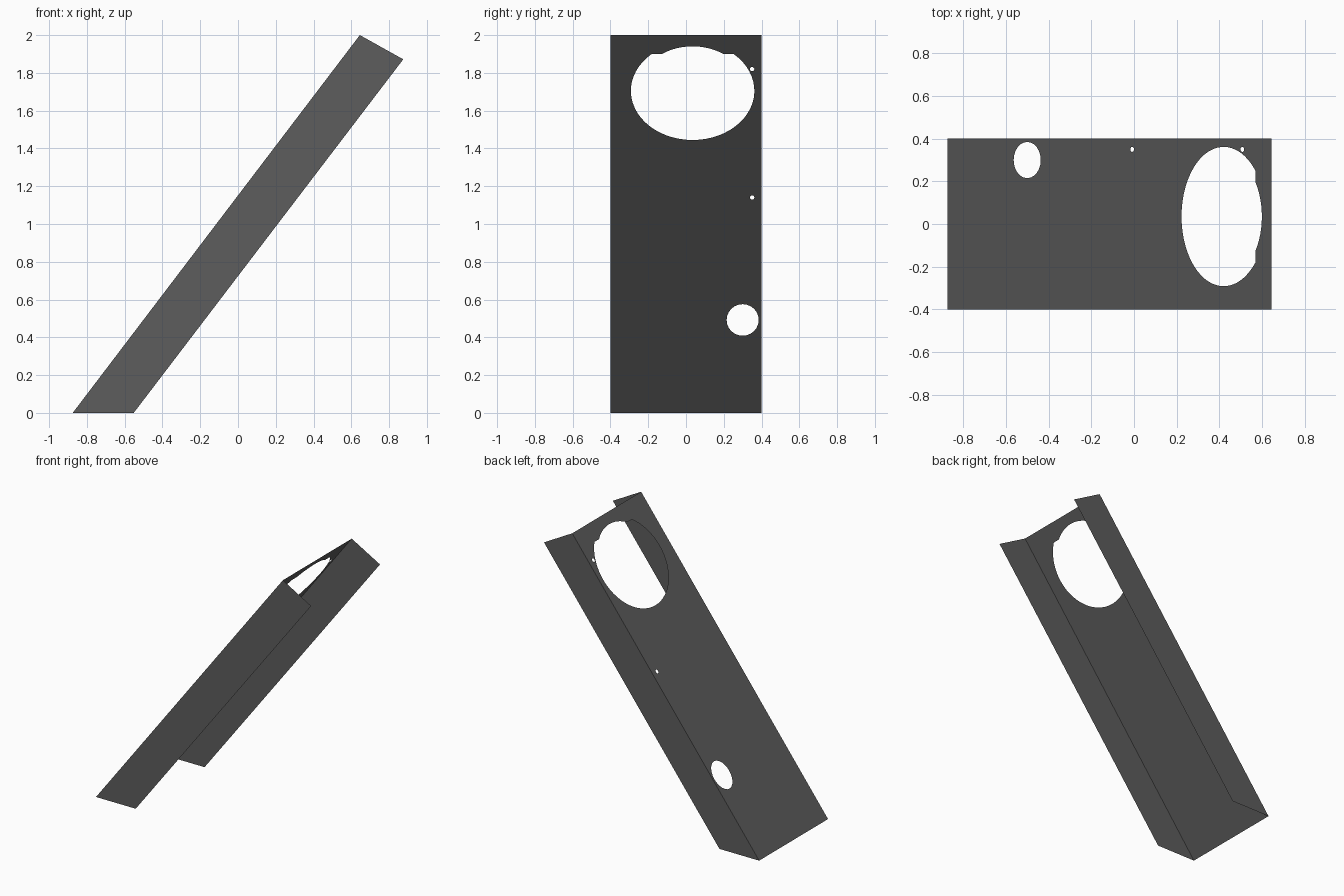
import bpy
import bmesh
from math import sin, cos, radians
from mathutils import Vector

cube = bpy.data.objects.get("Cube")
if cube:
    bpy.data.objects.remove(cube, do_unlink=True)

# Single dark grey sheet-metal colour
grey = bpy.data.materials.new("dark grey metal")
grey.use_nodes = True
colour = (0.11, 0.11, 0.11, 1)
grey.diffuse_color = colour
grey.node_tree.nodes["Principled BSDF"].inputs["Base Color"].default_value = colour

HALF_WIDTH = 0.4
FOOT = Vector((-0.875, 0, 0))
TOP = Vector((0.645, 0, 2))
LENGTH = (TOP - FOOT).length
SLOPE = (TOP - FOOT).normalized()
RISE = SLOPE.z


def on_plate(y, v):
    """Point on the leaning plate: y across, v along the slope."""
    return FOOT + SLOPE * v + Vector((0, y, 0))


def arc(y, v, ry, rv, start, end, steps):
    angles = [radians(start + (end - start) * i / steps) for i in range(steps + 1)]
    return [(y + ry * cos(a), v + rv * sin(a)) for a in angles]


def ellipse(y, z, ry, rv, steps):
    return arc(y, z / RISE, ry, rv, 0, 360, steps)[:-1]


def sheet(name, loops, facing):
    """Fill an outline, leaving its inner loops open as holes."""
    bm = bmesh.new()
    for loop in loops:
        verts = [bm.verts.new(p) for p in loop]
        for a, b in zip(verts, verts[1:] + verts[:1]):
            bm.edges.new((a, b))
    bmesh.ops.triangle_fill(bm, use_beauty=True, edges=bm.edges[:])
    for face in bm.faces:
        face.normal_update()
        if face.normal.dot(facing) < 0:
            face.normal_flip()
    mesh = bpy.data.meshes.new(name)
    bm.to_mesh(mesh)
    bm.free()
    mesh.materials.append(grey)
    obj = bpy.data.objects.new(name, mesh)
    bpy.context.collection.objects.link(obj)


# Leaning plate: large shouldered opening, two pin holes, oval lower hole
centre_y, centre_v = 0.035, 1.705 / RISE
opening = arc(centre_y, centre_v, 0.327, 0.327, 131.5, 408.5, 44)
opening += arc(centre_y, centre_v + 0.01, 0.286, 0.286, 55.2, 124.8, 12)
outline = [(-HALF_WIDTH, 0), (HALF_WIDTH, 0), (HALF_WIDTH, LENGTH), (-HALF_WIDTH, LENGTH)]
holes = [
    opening,
    ellipse(0.35, 1.82, 0.012, 0.014, 12),
    ellipse(0.35, 1.14, 0.012, 0.014, 12),
    ellipse(0.30, 0.492, 0.085, 0.105, 24),
]
loops = [[on_plate(y, v) for y, v in loop] for loop in [outline] + holes]
sheet("leaning_plate", loops, Vector((-RISE, 0, SLOPE.x)))

# Side flanges folded down from both long edges
for name, side in (("front_flange", -1), ("back_flange", 1)):
    shift = Vector((0, side * HALF_WIDTH, 0))
    corners = [FOOT, Vector((-0.552, 0, 0)), Vector((0.875, 0, 1.872)), TOP]
    sheet(name, [[c + shift for c in corners]], Vector((0, side, 0)))
